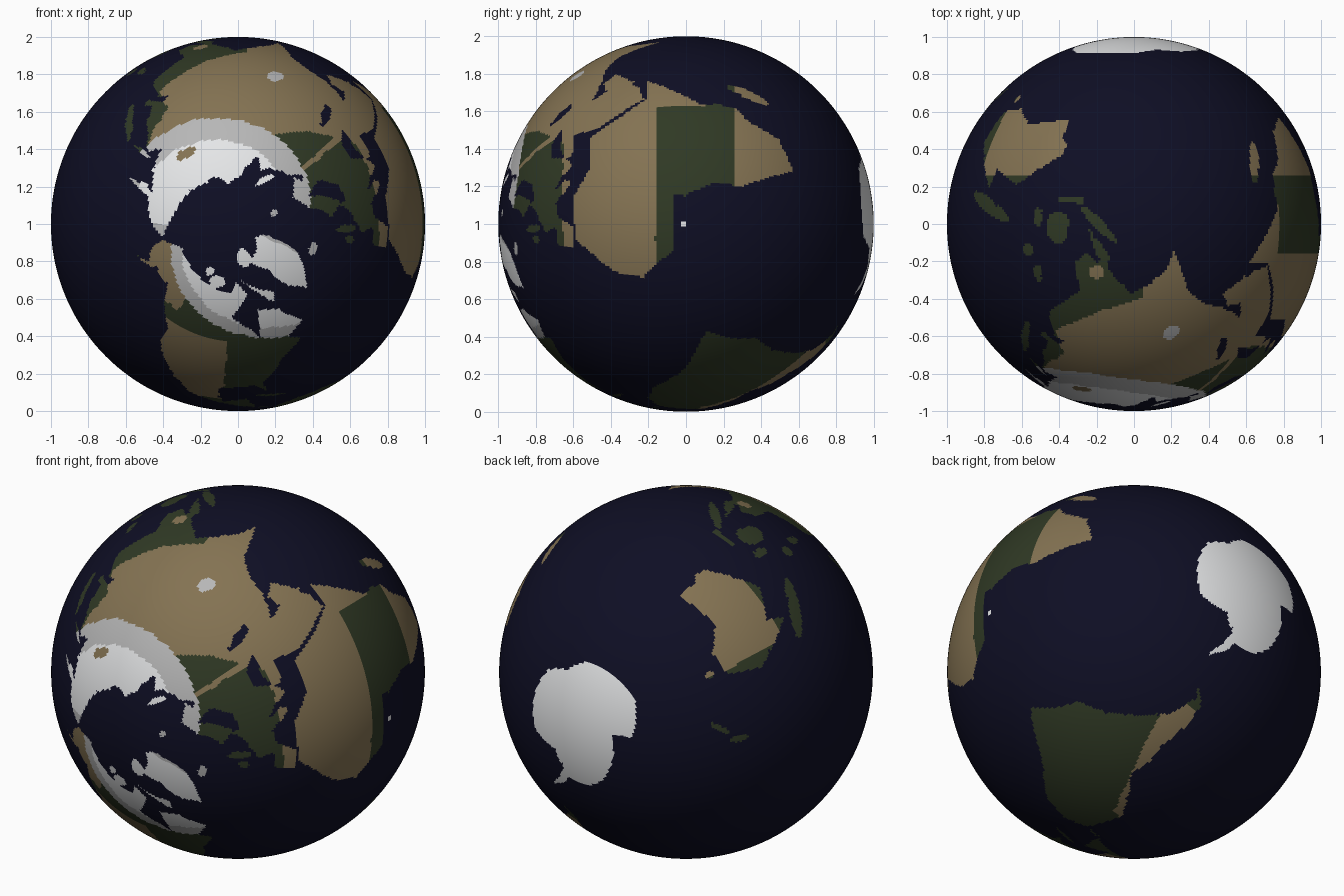
import bpy, math
from mathutils import Vector, noise

if "Cube" in bpy.data.objects:
    bpy.data.objects.remove(bpy.data.objects["Cube"])

COLS, ROWS = 480, 240            # one map cell per face of the sphere
STEP = 360 / COLS
OCEAN, FOREST, DESERT, TUNDRA, ICE = range(5)
land = [[False] * COLS for _ in range(ROWS)]


def outline(*p, value=True):
    """Scanline-fill a coast given as lon, lat, lon, lat ..."""
    pts = list(zip(p[::2], p[1::2]))
    edges = list(zip(pts, pts[1:] + pts[:1]))
    for r in range(ROWS):
        lat = -90 + (r + .5) * STEP
        xs = sorted(a[0] + (lat - a[1]) * (b[0] - a[0]) / (b[1] - a[1])
                    for a, b in edges if (a[1] > lat) != (b[1] > lat))
        for x0, x1 in zip(xs[::2], xs[1::2]):
            for c in range(math.ceil((x0 + 180) / STEP - .5), math.ceil((x1 + 180) / STEP - .5)):
                land[r][c % COLS] = value


def island(lon, lat, rx, ry, tilt=0, value=True):
    """Oval island (or inland sea) with a tilt in degrees."""
    s, k = math.sin(math.radians(tilt)), math.cos(math.radians(tilt))
    ring = []
    for i in range(16):
        u, v = rx * math.cos(i * math.pi / 8), ry * math.sin(i * math.pi / 8)
        ring += [lon + u * k - v * s, lat + u * s + v * k]
    outline(*ring, value=value)


# Europe
outline(30, 67, 36, 64, 45, 68, 60, 69, 60, 40, 43, 41, 37, 46, 30, 46, 27, 40, 23, 37, 19, 42, 13, 45, 18, 40,
        16, 38, 9, 44, 3, 43, -1, 37, -9, 37, -9, 43, -1, 44, -4, 48.5, 8, 54, 10, 57, 12, 54, 21, 55, 28, 60)
# Scandinavia
outline(5, 60, 14, 67, 26, 71, 41, 67, 33, 66, 28, 61, 22, 66, 18, 61, 13, 56, 8, 58)
# Northern Asia
outline(59, 69, 68, 72, 73, 68, 87, 75, 104, 77.5, 113, 74, 140, 72.5, 170, 70, 190, 66, 178, 62, 163, 60,
        157, 51, 156, 58, 160, 61, 136, 55, 141, 52, 131, 43, 59, 43)
# Southern Asia and Arabia
outline(131, 43, 126, 39, 129, 36, 126, 35, 122, 40, 118, 39, 122, 37, 121, 28, 108, 21, 109, 12, 105, 9, 101, 13,
        104, 1.5, 98, 9, 97, 16, 91, 22, 80, 15, 77.5, 8, 72, 21, 66, 25, 57, 27, 49, 30, 51, 25, 56, 26,
        59, 22, 52, 16, 43, 13, 35, 28, 36, 36.5, 27, 37, 27, 40, 33, 42, 41, 41, 59, 43)
# Africa
outline(-6, 36, 10, 37, 20, 31, 32, 31, 37, 21, 43, 12, 51, 12, 40, -4, 40, -15, 35, -20, 31, -30, 20, -35, 12, -17,
        13, -9, 9, 0, 9, 4, -8, 4, -17, 14, -16, 23, -9, 32)
# North America
outline(-167, 66, -156, 71, -96, 68, -92, 72, -82, 68, -94, 60, -82, 55, -79, 52, -77, 62, -65, 60, -56, 52, -66, 49,
        -61, 46, -70, 42, -76, 36, -81, 31, -80, 25, -84, 30, -97, 28, -95, 18, -87, 21, -84, 10, -78, 8, -94, 16,
        -106, 21, -113, 30, -118, 34, -124, 42, -124, 48, -140, 60, -152, 60, -164, 55, -158, 59, -166, 62)
# South America
outline(-78, 8, -72, 12, -62, 10, -50, 0, -35, -6, -39, -14, -41, -22, -48, -27, -58, -36, -65, -42, -69, -51,
        -66, -55, -74, -50, -71, -20, -76, -14, -81, -5)
# Antarctica
outline(-180, -78, -150, -77, -100, -73, -72, -73, -58, -63, -62, -75, -35, -78, -12, -71, 50, -67, 70, -69,
        88, -66, 140, -66, 170, -72, 164, -78, 180, -78, 180, -91, -180, -91)
# Australia
outline(114, -22, 130, -12, 140, -17, 142, -11, 153, -26, 150, -37, 140, -38, 132, -32, 115, -34)
# Greenland and the large Arctic island beside it
outline(-73, 78, -33, 83.5, -20, 80, -24, 70, -43, 60, -53, 67, -55, 73)
outline(-88, 73, -62, 66, -66, 62, -74, 68)
# Arctic islands
island(-110, 71, 7, 2)
island(-80, 79.5, 11, 3)
island(-121, 73, 4, 1.5)
island(18, 78.5, 6, 1.5)
island(59, 74, 7, 1.5, 22)
# Atlantic islands
island(-19, 65, 5, 1.4)
island(-2.5, 54.5, 2, 4, 20)
island(-8, 53, 2, 1.7)
island(-79, 21.5, 5, .7, -18)
island(0, .6, 1, .7)
# Indian and Pacific islands
island(47, -19, 2, 7, -15)
island(143, 50, 1, 4)
island(137, 37, 8, 1.5, 45)
island(122, 15, 1.5, 3)
island(125, 8, 2, 2)
island(114, 1, 4, 5)
island(101, 0, 8, 1.5, -45)
island(110, -7.5, 4.5, .8)
island(121, -2, 1.5, 3)
island(141, -5.5, 10, 2.3, -25)
island(147, -42, 1.5, 1.3)
island(176, -38.5, 1.5, 3)
island(170, -44, 4, 1.3, 40)
# Caspian sea
island(51, 42, 2, 5, 15, value=False)


def near(lon, lat, x, y, rx, ry):
    return ((lon - x) / rx) ** 2 + ((lat - y) / ry) ** 2 < 1


def climate(lon, lat):
    """Ground colour by rule from longitude and latitude."""
    if lat < -60 or near(lon, lat, 0, 0, 3, 3):
        return ICE
    if near(lon, lat, 76, 35.5, 3, 2.5):
        return TUNDRA
    if near(lon, lat, 126, 62, 7, 1.5):
        return DESERT
    if -168 < lon < -25:                                   # the Americas
        cold = lat - 36 + .2 * lon
        if cold > 0:
            return ICE if cold > 4 else TUNDRA
        dry = (lon < -95 and 20 < lat < 51 or lon < -125 and lat > 56
               or -48 < lat < -4 and lon < -80 - .45 * lat)
        return DESERT if dry else FOREST
    if lon < -12 and lat > 60:
        return TUNDRA
    east = lon + 360 if lon < -168 else lon
    cold = lat - 68 + .13 * east
    if cold > 0 and lat > 45:
        return ICE if cold > 8 and east > 40 else TUNDRA
    if lat < -6:                                           # southern Africa, Australia
        dry = lat < -15 and (lon < 46 or lon < 148)
    elif lon < 42:                                         # Sahara, Mediterranean
        dry = 9 < lat < 41 or lon > 39
    elif lon < 87:                                         # Arabia, central Asia, India
        dry = lat < 46 + .52 * (lon - 42)
    elif lon < 121:
        dry = lat > 23 + .35 * (lon - 87) or near(lon, lat, 102, 15, 2.5, 2)
    else:
        dry = lat > 44 + .35 * (lon - 122)
    return DESERT if dry else FOREST


# Globe: a fine smooth sphere, painted by latitude and longitude
bpy.ops.mesh.primitive_uv_sphere_add(segments=COLS, ring_count=ROWS, radius=1)
globe = bpy.context.object
globe.name = "globe"
mesh = globe.data
for name, rgb in (("ocean navy", (.0045, .0045, .018)), ("forest green", (.029, .041, .018)),
                  ("desert tan", (.23, .17, .085)), ("tundra grey", (.47, .47, .47)),
                  ("ice white", (.78, .79, .80))):
    mat = bpy.data.materials.new(name)
    mat.diffuse_color = (*rgb, 1)
    mat.use_nodes = True
    mat.node_tree.nodes["Principled BSDF"].inputs["Base Color"].default_value = mat.diffuse_color
    mesh.materials.append(mat)
for f in mesh.polygons:
    p = f.center.normalized()
    # small noise makes the coasts ragged
    p = (p + .012 * Vector(noise.noise_vector(p * 14))).normalized()
    lat, lon = math.degrees(math.asin(p.z)), math.degrees(math.atan2(p.y, p.x))
    r = min(ROWS - 1, int((lat + 90) / STEP))
    c = int((lon + 180) / STEP) % COLS
    f.material_index = climate(lon, lat) if land[r][c] else OCEAN
    f.use_smooth = True

# North pole turned to the front, resting on the ground
globe.rotation_euler.x = math.radians(90)
globe.location.z = 1
